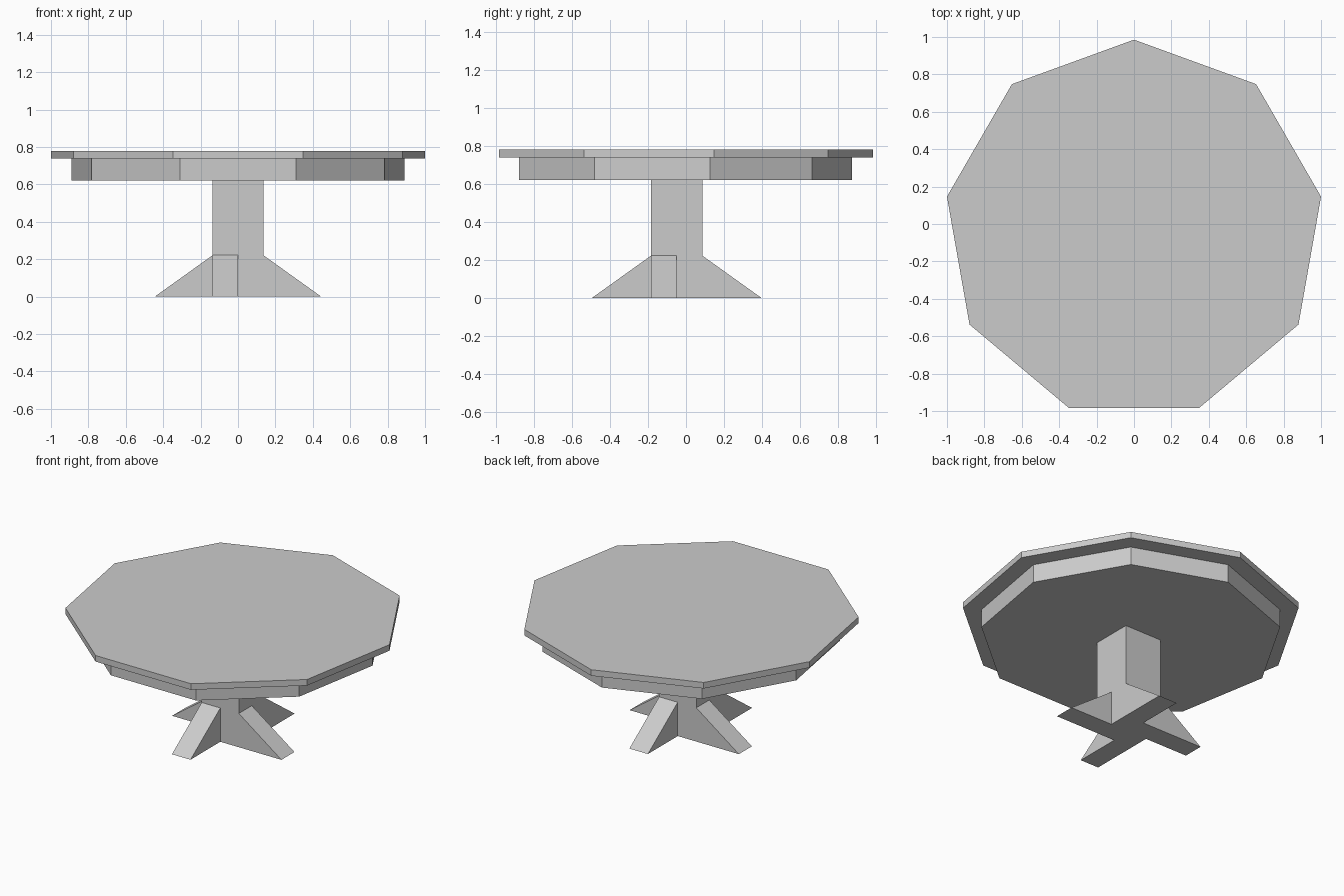
import bpy
import bmesh
from math import sin, cos, pi
from mathutils import Matrix, Vector

if "Cube" in bpy.data.objects:
    bpy.data.objects.remove(bpy.data.objects["Cube"])


def extrude_profile(name, points, offset):
    """Solid made by sweeping a flat polygon along an offset vector."""
    bm = bmesh.new()
    face = bm.faces.new([bm.verts.new(p) for p in points])
    moved = bmesh.ops.extrude_face_region(bm, geom=[face], use_keep_orig=True)
    verts = [g for g in moved["geom"] if isinstance(g, bmesh.types.BMVert)]
    bmesh.ops.translate(bm, verts=verts, vec=Vector(offset))
    bmesh.ops.recalc_face_normals(bm, faces=bm.faces[:])
    mesh = bpy.data.meshes.new(name)
    bm.to_mesh(mesh)
    bm.free()
    obj = bpy.data.objects.new(name, mesh)
    bpy.context.collection.objects.link(obj)
    return obj


def nonagon(name, radius, z0, z1):
    ring = [(radius * sin(2 * pi * i / 9), -0.03 + radius * cos(2 * pi * i / 9), z0)
            for i in range(9)]
    return extrude_profile(name, ring, (0, 0, z1 - z0))


# Nine-sided top and the apron below it
nonagon("table_top", 1.0154, 0.74, 0.78)
nonagon("apron", 0.904, 0.62, 0.74)

# Square pedestal
H = 0.135           # half width of the pedestal
CY = -0.049         # pedestal centre in y
extrude_profile("pedestal",
                [(-H, CY - H, 0), (H, CY - H, 0), (H, CY + H, 0), (-H, CY + H, 0)],
                (0, 0, 0.62))

# Four wedge feet set pinwheel fashion, each flush with one pedestal corner
wedge = [(H, -H, 0), (0.445, -H, 0), (H, -H, 0.222)]
for i, side in enumerate(("right", "back", "left", "front")):
    foot = extrude_profile(side + "_foot", wedge, (0, H, 0))
    foot.data.transform(Matrix.Translation((0, CY, 0)) @ Matrix.Rotation(i * pi / 2, 4, 'Z'))
